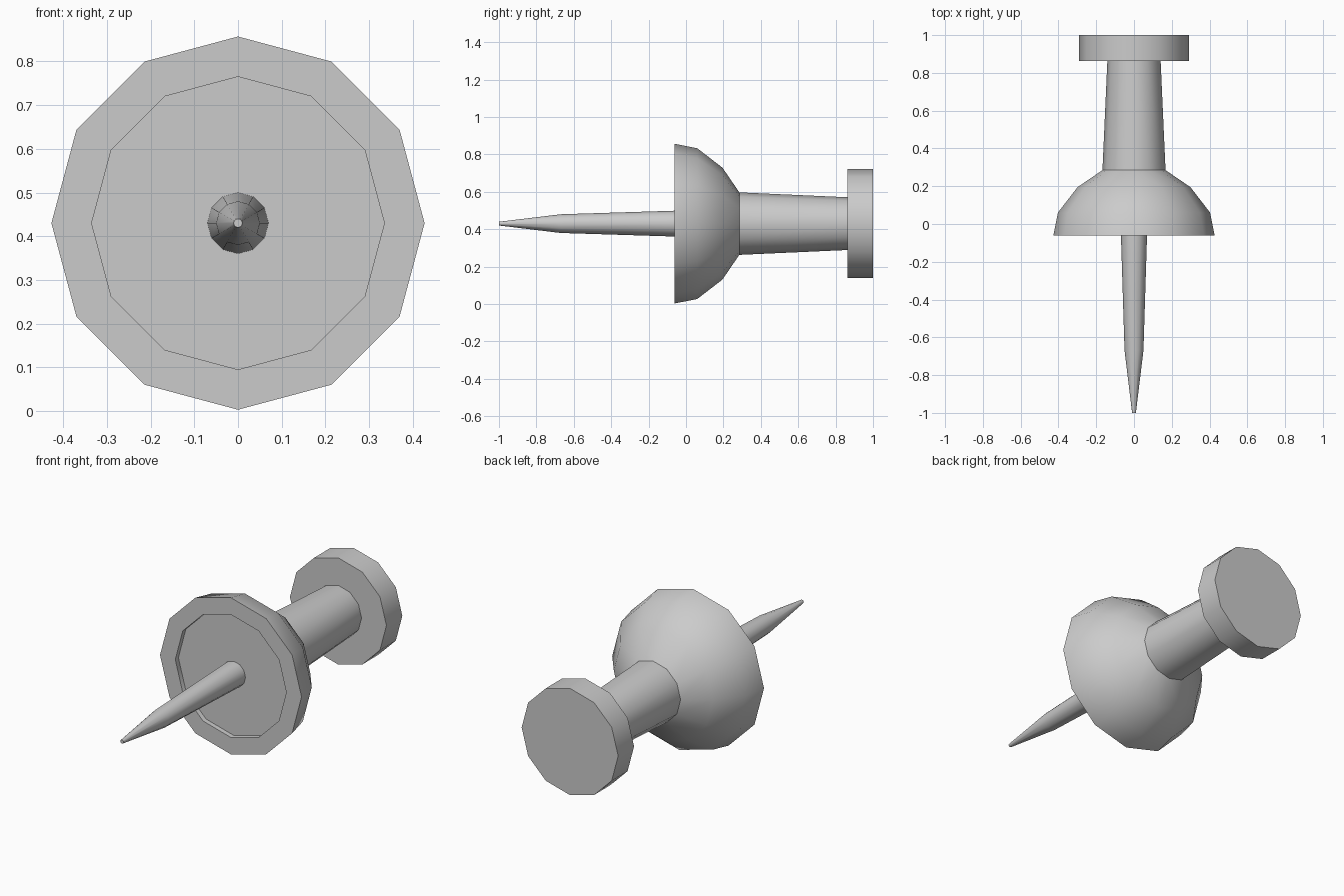
import bpy, bmesh, math

if "Cube" in bpy.data.objects:
    bpy.data.objects.remove(bpy.data.objects["Cube"])

AXIS_Z = 0.43
SIDES = 12


def lathe(name, profile):
    """Revolve (y, radius) pairs about the pin axis and cap both ends."""
    bm = bmesh.new()
    rings = []
    for y, r in profile:
        rings.append([bm.verts.new((r * math.cos(2 * math.pi * i / SIDES), y,
                                    AXIS_Z + r * math.sin(2 * math.pi * i / SIDES)))
                      for i in range(SIDES)])
    for a, b in zip(rings, rings[1:]):
        for i in range(SIDES):
            j = (i + 1) % SIDES
            bm.faces.new((a[i], a[j], b[j], b[i]))
    bm.faces.new(rings[0])
    bm.faces.new(rings[-1])
    bmesh.ops.recalc_face_normals(bm, faces=bm.faces)
    mesh = bpy.data.meshes.new(name)
    bm.to_mesh(mesh)
    bm.free()
    obj = bpy.data.objects.new(name, mesh)
    bpy.context.collection.objects.link(obj)
    bpy.ops.object.select_all(action='DESELECT')
    obj.select_set(True)
    bpy.context.view_layer.objects.active = obj
    bpy.ops.object.shade_smooth_by_angle(angle=math.radians(40))
    return obj


# Handle: recessed base, domed collar, tapered grip, flat head
lathe("handle", [(-0.035, 0.335), (-0.062, 0.335), (-0.062, 0.427),
                 (0.06, 0.403), (0.195, 0.299), (0.285, 0.167),
                 (0.863, 0.141), (0.863, 0.291), (1.0, 0.291)])

# Needle: long shank with a sharpened tip, seated in the base
lathe("needle", [(-1.0, 0.01), (-0.67, 0.05), (-0.03, 0.07)])
